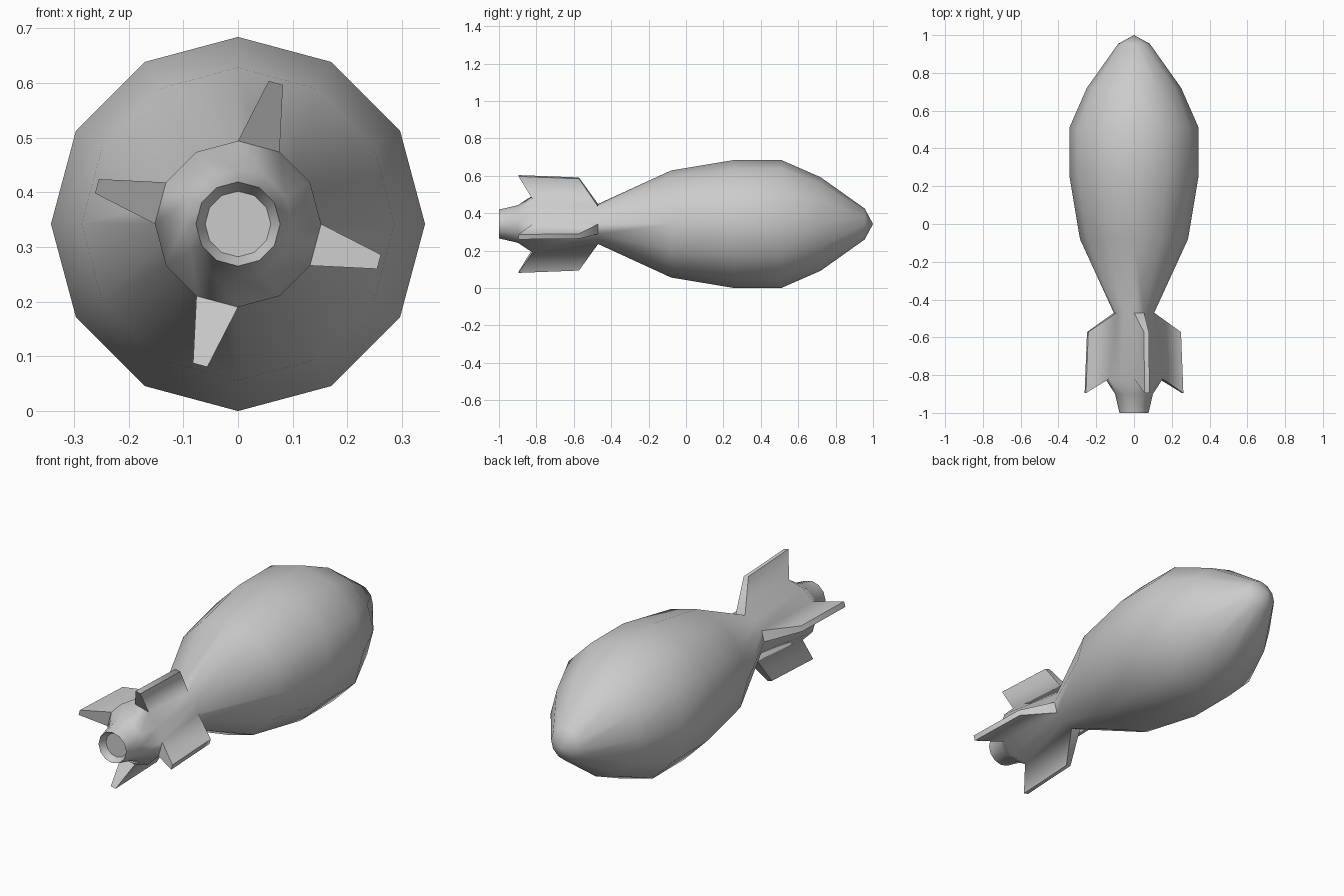
import bpy, bmesh
from math import sin, cos, radians, pi
from mathutils import Vector

if "Cube" in bpy.data.objects:
    bpy.data.objects.remove(bpy.data.objects["Cube"])

SIDES = 12
CZ = 0.342
# profile (y, radius): recessed tail cap, tail tube, fin section, body, nose
PROFILE = [(-0.965, 0.06), (-1.0, 0.077), (-0.9, 0.1), (-0.82, 0.152), (-0.47, 0.107),
           (-0.08, 0.286), (0.255, 0.342), (0.51, 0.342), (0.72, 0.25), (0.955, 0.083)]
FIN_RING = 3            # fins grow from the band after this ring

bm = bmesh.new()


def ring(y, r):
    return [bm.verts.new((r * cos(2 * pi * i / SIDES), y, CZ + r * sin(2 * pi * i / SIDES)))
            for i in range(SIDES)]


# lathed body
rings = [ring(y, r) for y, r in PROFILE]
fin_faces = []
for k in range(len(rings) - 1):
    a, b = rings[k], rings[k + 1]
    for i in range(SIDES):
        j = (i + 1) % SIDES
        f = bm.faces.new((a[i], b[i], b[j], a[j]))
        if k == FIN_RING and i % 3 == 2:
            fin_faces.append((f, 2 * pi * (i + 0.5) / SIDES))

# tail cap and nose tip
bm.faces.new(rings[0])
tip = bm.verts.new((0, 1.0, CZ))
for i in range(SIDES):
    bm.faces.new((rings[-1][i], tip, rings[-1][(i + 1) % SIDES]))

# four swept fins pulled out of the body faces
for face, ang in fin_faces:
    out = Vector((cos(ang), 0, sin(ang)))
    side = Vector((-sin(ang), 0, cos(ang)))
    new = bmesh.ops.extrude_discrete_faces(bm, faces=[face])["faces"][0]
    for v in new.verts:
        rear = v.co.y < -0.6
        s = 1 if (v.co - Vector((0, 0, CZ))).dot(side) > 0 else -1
        v.co = (Vector((0, -0.895 if rear else -0.572, CZ))
                + out * (0.267 if rear else 0.254) + side * s * 0.0135)

bmesh.ops.recalc_face_normals(bm, faces=bm.faces[:])
mesh = bpy.data.meshes.new("finned_shell")
bm.to_mesh(mesh)
bm.free()
obj = bpy.data.objects.new("finned_shell", mesh)
bpy.context.collection.objects.link(obj)
bpy.context.view_layer.objects.active = obj
obj.select_set(True)
bpy.ops.object.shade_smooth_by_angle(angle=radians(60))
